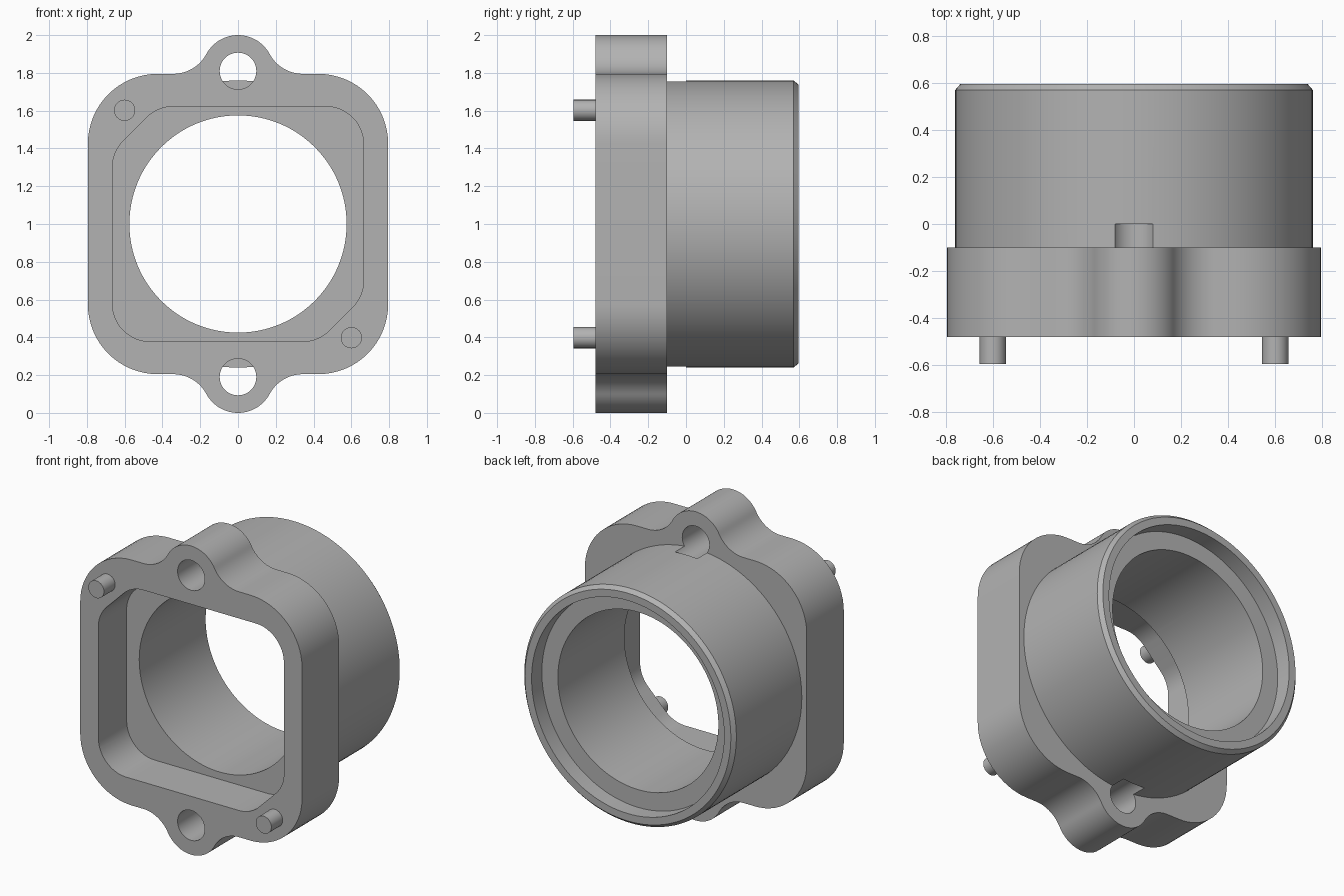
import bpy, bmesh, math
from mathutils import Vector

cube = bpy.data.objects.get("Cube")
if cube:
    bpy.data.objects.remove(cube, do_unlink=True)

MID = 1.0                         # height of the bore axis
FRONT, BACK = -0.48, -0.10        # flange faces

grey = bpy.data.materials.new("plain grey")
grey.use_nodes = True
grey.diffuse_color = (0.45, 0.45, 0.45, 1)
grey.node_tree.nodes["Principled BSDF"].inputs["Base Color"].default_value = grey.diffuse_color


def arc(cx, cz, r, a0, a1, n=16):
    """Points on an arc, angles in degrees."""
    angles = [math.radians(a0 + (a1 - a0) * i / n) for i in range(n + 1)]
    return [(cx + r * math.cos(a), cz + r * math.sin(a)) for a in angles]


def rounded(corners, r, n=12):
    """Polygon with every corner replaced by a fillet of radius r."""
    pts = []
    for i, c in enumerate(corners):
        c = Vector(c)
        u = (Vector(corners[i - 1]) - c).normalized()
        v = (Vector(corners[(i + 1) % len(corners)]) - c).normalized()
        half = u.angle(v) / 2
        centre = c + (u + v).normalized() * r / math.sin(half)
        start = c + u * r / math.tan(half) - centre
        end = c + v * r / math.tan(half) - centre
        for k in range(n + 1):
            d = start.lerp(end, k / n)
            t = math.pi - 2 * half
            d = (start * math.sin((1 - k / n) * t) + end * math.sin(k / n * t)) / math.sin(t)
            pts.append(tuple(centre + d))
    return pts


def loft(name, sections):
    """Solid through equal-length outlines, each given as (y, points)."""
    bm = bmesh.new()
    rings = [[bm.verts.new((x, y, MID + z)) for x, z in pts] for y, pts in sections]
    for a, b in zip(rings, rings[1:]):
        for i in range(len(a)):
            bm.faces.new((a[i - 1], a[i], b[i], b[i - 1]))
    bm.faces.new(rings[0])
    bm.faces.new(rings[-1])
    bmesh.ops.recalc_face_normals(bm, faces=bm.faces)
    mesh = bpy.data.meshes.new(name)
    bm.to_mesh(mesh)
    bm.free()
    mesh.materials.append(grey)
    ob = bpy.data.objects.new(name, mesh)
    bpy.context.collection.objects.link(ob)
    return ob


def circle(r, cx=0, cz=0, n=128):
    return arc(cx, cz, r, 0, 360, n)[:-1]


def rod(name, r, y0, y1, cx=0, cz=0, n=128):
    pts = circle(r, cx, cz, n)
    return loft(name, [(y0, pts), (y1, pts)])


def combine(target, tool, operation):
    mod = target.modifiers.new(operation, "BOOLEAN")
    mod.operation, mod.object, mod.solver = operation, tool, "EXACT"
    bpy.context.view_layer.objects.active = target
    bpy.ops.object.modifier_apply(modifier=mod.name)
    bpy.data.objects.remove(tool, do_unlink=True)


def smooth(ob):
    bpy.ops.object.select_all(action="DESELECT")
    ob.select_set(True)
    bpy.context.view_layer.objects.active = ob
    bpy.ops.object.shade_smooth_by_angle(angle=math.radians(30))


# Flange outline: one quarter, then mirrored around both axes
side, corner, ear, ear_z, blend = 0.795, 0.37, 0.19, 0.81, 0.2
blend_z = side + blend
blend_x = math.sqrt((ear + blend) ** 2 - (blend_z - ear_z) ** 2)
meet = math.degrees(math.atan2(blend_z - ear_z, blend_x))
quarter = arc(side - corner, side - corner, corner, 0, 90)
quarter += arc(blend_x, blend_z, blend, 270, 180 + meet)
quarter += arc(0, ear_z, ear, meet, 90)[1:]
upper = quarter + [(-x, z) for x, z in quarter[-2::-1]]
outline = upper + [(-x, -z) for x, z in upper]

housing = loft("housing", [(FRONT, outline), (BACK, outline)])

# Round barrel with a chamfered rear rim
barrel = loft("barrel", [(-0.15, circle(0.76)), (0.57, circle(0.76)), (0.595, circle(0.738))])
combine(housing, barrel, "UNION")

# Front pocket, with two opposite corners cut away around the pins
w, h, cut = 0.665, 0.622, 0.24
half_pocket = [(w, h), (-w + cut, h), (-w, h - cut)]
pocket = rounded(half_pocket + [(-x, -z) for x, z in half_pocket], 0.2)
combine(housing, loft("pocket_cutter", [(-0.6, pocket), (-0.19, pocket)]), "DIFFERENCE")

# Main bore and rear counterbore
combine(housing, rod("bore_cutter", 0.575, -0.4, 0.8), "DIFFERENCE")
combine(housing, rod("counterbore_cutter", 0.69, 0.49, 0.8), "DIFFERENCE")

# Ear holes, running a little way into the barrel wall
for s in (1, -1):
    combine(housing, rod("ear_hole_cutter", 0.097, -0.6, 0, 0, s * ear_z, 48), "DIFFERENCE")
smooth(housing)

# Locating pins on the front face
for name, s in (("upper_pin", 1), ("lower_pin", -1)):
    smooth(rod(name, 0.056, -0.595, FRONT + 0.02, -0.6 * s, 0.602 * s, 40))
